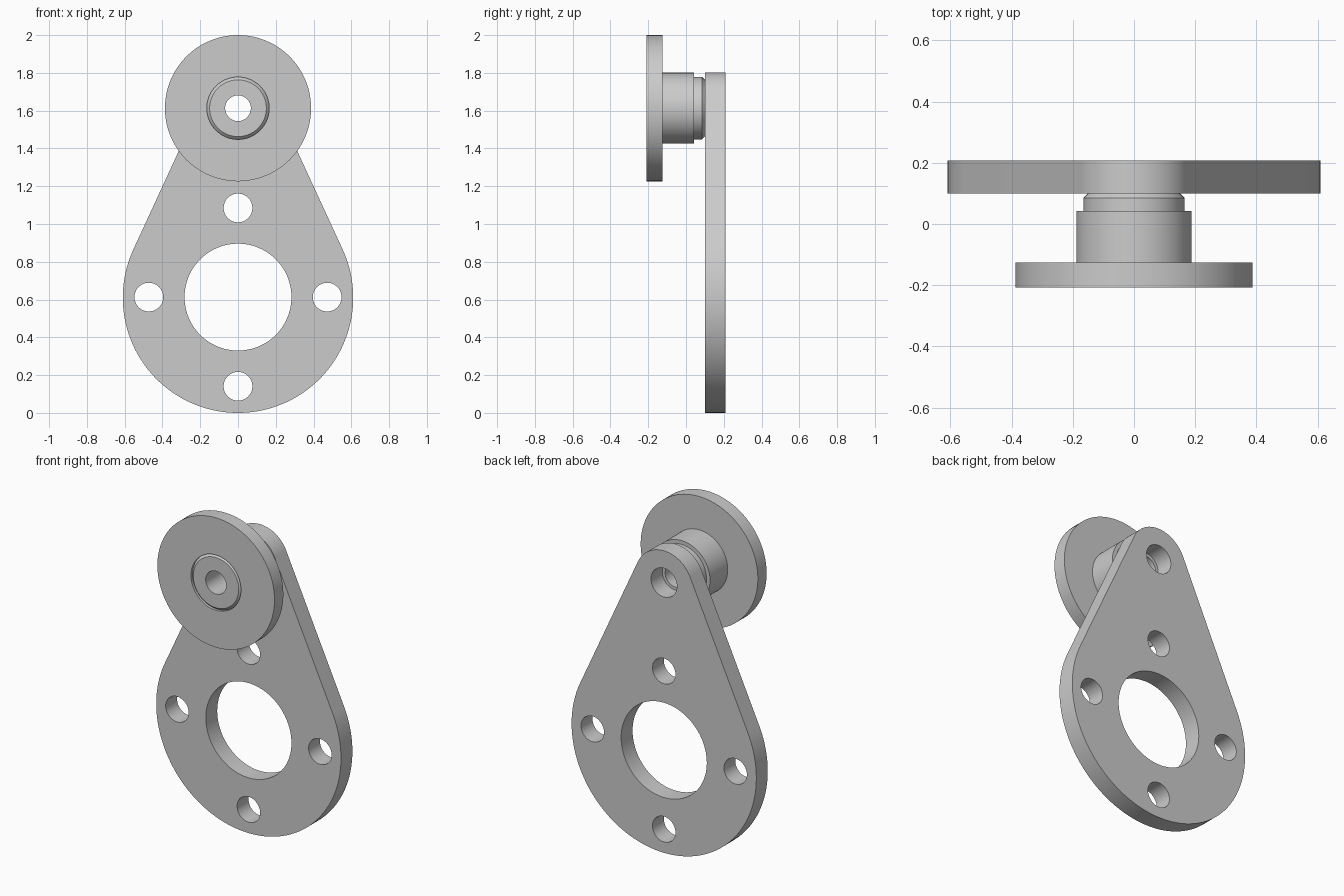
import bpy, bmesh
from math import sin, cos, pi, asin

if "Cube" in bpy.data.objects:
    bpy.data.objects.remove(bpy.data.objects["Cube"])

HUB_Z, TOP_Z = 0.61, 1.613
BIG_R, SMALL_R = 0.61, 0.19


def finish(obj):
    mesh = obj.data
    bm = bmesh.new()
    bm.from_mesh(mesh)
    bmesh.ops.remove_doubles(bm, verts=bm.verts, dist=1e-5)
    bmesh.ops.recalc_face_normals(bm, faces=bm.faces)
    bm.to_mesh(mesh)
    bm.free()
    bpy.ops.object.select_all(action='DESELECT')
    obj.select_set(True)
    bpy.context.view_layer.objects.active = obj
    bpy.ops.object.shade_smooth_by_angle(angle=pi / 6)


def arc(cx, cz, r, start, end, n):
    return [(cx + r * cos(start + (end - start) * i / n),
             cz + r * sin(start + (end - start) * i / n)) for i in range(n + 1)]


def circle(cx, cz, r, n=64):
    return arc(cx, cz, r, 0, 2 * pi, n)[:-1]


def plate(name, loops, y0, y1):
    """Extrude an outline with holes from y0 to y1."""
    cu = bpy.data.curves.new(name, 'CURVE')
    cu.dimensions = '2D'
    cu.fill_mode = 'BOTH'
    cu.extrude = (y1 - y0) / 2
    for pts in loops:
        sp = cu.splines.new('POLY')
        sp.points.add(len(pts) - 1)
        for p, (x, z) in zip(sp.points, pts):
            p.co = (x, z, 0, 1)
        sp.use_cyclic_u = True
    obj = bpy.data.objects.new(name, cu)
    bpy.context.collection.objects.link(obj)
    obj.location.y = (y0 + y1) / 2
    obj.rotation_euler.x = pi / 2
    bpy.ops.object.select_all(action='DESELECT')
    obj.select_set(True)
    bpy.context.view_layer.objects.active = obj
    bpy.ops.object.convert(target='MESH')
    finish(bpy.context.view_layer.objects.active)


def lathe(name, profile, z, n=96):
    """Spin a closed (radius, y) profile around the y direction at height z."""
    bm = bmesh.new()
    rings = [[bm.verts.new((r * cos(2 * pi * i / n), y, r * sin(2 * pi * i / n)))
              for i in range(n)] for r, y in profile]
    for k, a in enumerate(rings):
        b = rings[(k + 1) % len(rings)]
        for i in range(n):
            j = (i + 1) % n
            bm.faces.new((a[i], a[j], b[j], b[i]))
    mesh = bpy.data.meshes.new(name)
    bm.to_mesh(mesh)
    bm.free()
    obj = bpy.data.objects.new(name, mesh)
    bpy.context.collection.objects.link(obj)
    obj.location.z = z
    finish(obj)


# Teardrop plate: two arcs joined by tangent lines, with bore, bolt and pivot holes
t = asin((BIG_R - SMALL_R) / (TOP_Z - HUB_Z))
outline = (arc(0, TOP_Z, SMALL_R, t, pi - t, 40)
           + arc(0, HUB_Z, BIG_R, pi - t, 2 * pi + t, 96))
loops = [outline, circle(0, HUB_Z + 0.003, 0.283, 96), circle(0, TOP_Z, 0.086)]
for k in range(4):
    a = k * pi / 2
    loops.append(circle(0.472 * cos(a), HUB_Z + 0.003 + 0.472 * sin(a), 0.076))
plate("mounting_plate", loops, 0.1, 0.208)

# Flanged collar
lathe("flange_collar", [(0.165, -0.208), (0.387, -0.208), (0.387, -0.125),
                        (0.188, -0.125), (0.188, 0.042), (0.165, 0.042)], TOP_Z)

# Inner bushing with chamfered ends
lathe("bushing", [(0.068, -0.208), (0.15, -0.208), (0.165, -0.193),
                  (0.165, 0.085), (0.15, 0.1), (0.068, 0.1)], TOP_Z)
